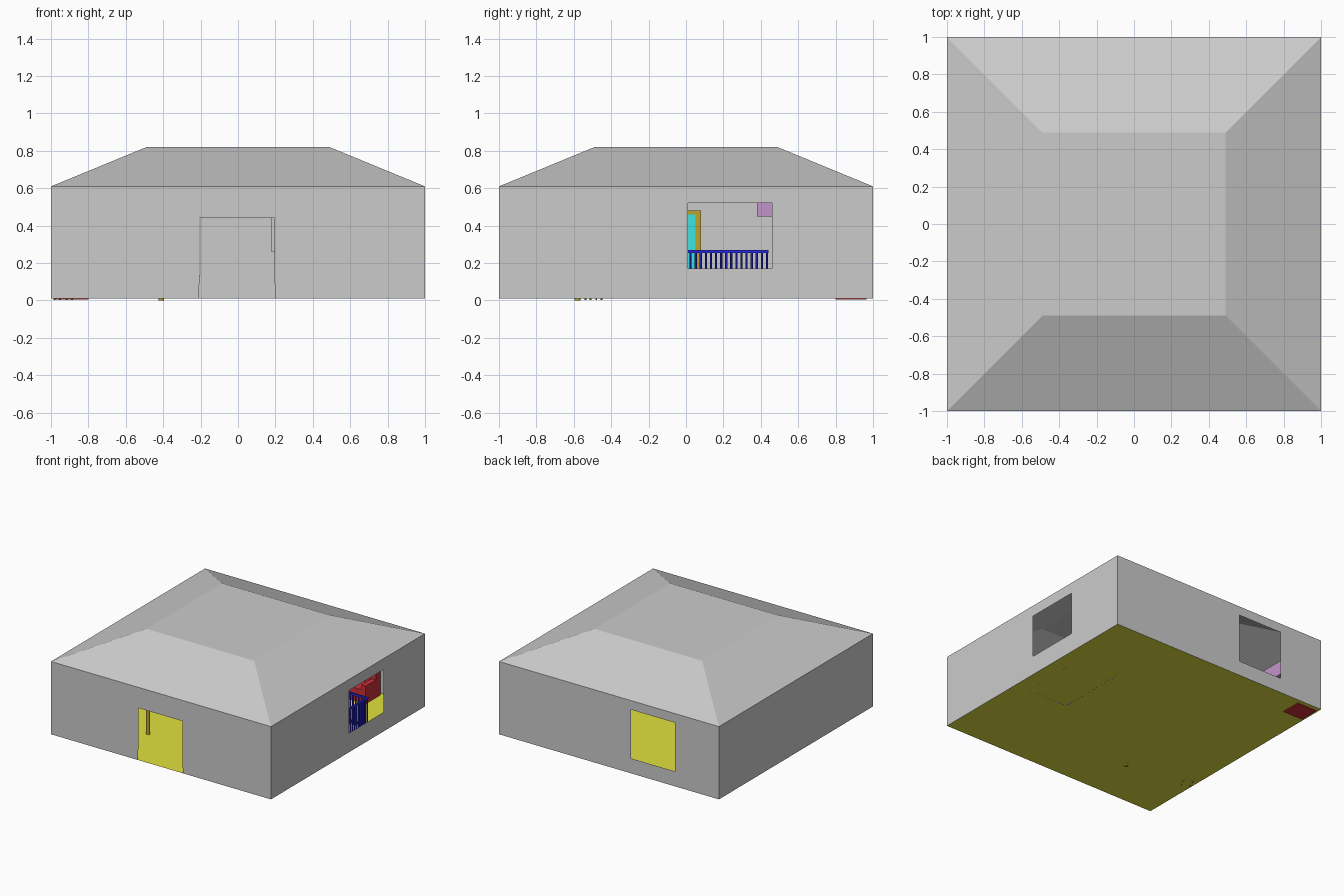
import bpy, bmesh, math
from mathutils import Vector, Matrix

if "Cube" in bpy.data.objects:
    bpy.data.objects.remove(bpy.data.objects["Cube"])

FLOOR, EAVE, TOP = 0.012, 0.61, 0.82


def material(name, rgb):
    m = bpy.data.materials.new(name)
    m.diffuse_color = (*rgb, 1)
    m.use_nodes = True
    m.node_tree.nodes["Principled BSDF"].inputs["Base Color"].default_value = m.diffuse_color
    return m


YELLOW = material("floor_yellow", (0.75, 0.75, 0.05))
RED = material("red", (0.6, 0.03, 0.04))
BLUE = material("blue", (0.02, 0.02, 0.7))
CYAN = material("cyan", (0.05, 0.75, 0.75))
GOLD = material("gold_brown", (0.5, 0.36, 0.03))
PURPLE = material("purple", (0.55, 0.3, 0.6))


def finish(name, bm, mat=None):
    me = bpy.data.meshes.new(name)
    bm.to_mesh(me)
    bm.free()
    ob = bpy.data.objects.new(name, me)
    bpy.context.collection.objects.link(ob)
    if mat:
        me.materials.append(mat)
    return ob


def add_box(bm, x, y, z):
    lo, hi = Vector((x[0], y[0], z[0])), Vector((x[1], y[1], z[1]))
    m = Matrix.Translation((lo + hi) / 2) @ Matrix.Diagonal((*(hi - lo), 1))
    bmesh.ops.create_cube(bm, size=1, matrix=m)


def boxes(name, mat, *ranges):
    bm = bmesh.new()
    for r in ranges:
        add_box(bm, *r)
    return finish(name, bm, mat)


def add_rod(bm, x, y, z0, z1, r1, r2=None, seg=12):
    bmesh.ops.create_cone(bm, cap_ends=True, segments=seg, radius1=r1,
                          radius2=r1 if r2 is None else r2, depth=z1 - z0,
                          matrix=Matrix.Translation((x, y, (z0 + z1) / 2)))


def rect(a0, a1, z0, z1):
    return [(a0, z0), (a1, z0), (a1, z1), (a0, z1)]


def wall(name, place, normal, *loops):
    """Thin wall filled between an outer outline and its openings."""
    bm = bmesh.new()
    edges = []
    for loop in loops:
        vs = [bm.verts.new(place(a, z)) for a, z in loop]
        edges += [bm.edges.new((v, vs[i - 1])) for i, v in enumerate(vs)]
    bmesh.ops.triangle_fill(bm, edges=edges, use_beauty=True, normal=normal)
    return finish(name, bm)


# Walls with doorway and two window openings
outer = rect(-1, 1, FLOOR, EAVE)
door_notch = [(-1, FLOOR), (-0.212, FLOOR), (-0.205, 0.12), (-0.205, 0.44),
              (0.195, 0.44), (0.195, 0.12), (0.2, FLOOR), (1, FLOOR), (1, EAVE), (-1, EAVE)]
wall("front_wall", lambda a, z: (a, -1, z), (0, -1, 0), door_notch)
wall("right_wall", lambda a, z: (1, a, z), (1, 0, 0), outer, rect(0.01, 0.46, 0.17, 0.52))
wall("back_wall", lambda a, z: (a, 1, z), (0, 1, 0), outer, rect(-0.6, -0.2, 0.135, 0.535))
wall("left_wall", lambda a, z: (-1, a, z), (-1, 0, 0), outer)

# Open-bottomed roof
bm = bmesh.new()
rings = [[bm.verts.new((sx * h, sy * h, z)) for sx, sy in ((-1, -1), (1, -1), (1, 1), (-1, 1))]
         for h, z in ((1, EAVE), (0.49, TOP))]
for i in range(4):
    j = (i + 1) % 4
    bm.faces.new((rings[0][i], rings[0][j], rings[1][j], rings[1][i]))
bm.faces.new(rings[1])
finish("roof", bm)

# Floor
bm = bmesh.new()
bmesh.ops.create_grid(bm, x_segments=1, y_segments=1, size=1, matrix=Matrix.Translation((0, 0, FLOOR)))
finish("floor", bm, YELLOW)

# Sofa by the back wall: seat, backrest, arms
boxes("sofa", RED,
      ((0.24, 0.615), (0.78, 0.97), (0.013, 0.12)),
      ((0.24, 0.615), (0.91, 0.97), (0.12, 0.23)),
      ((0.24, 0.28), (0.78, 0.91), (0.12, 0.16)),
      ((0.575, 0.615), (0.78, 0.91), (0.12, 0.16)))

# Corner cabinet and wall panel
boxes("corner_cabinet", RED, ((-0.98, -0.8), (0.8, 0.965), (0.005, 0.2)))
boxes("wall_panel", None, ((0.18, 0.58), (0.97, 0.99), (0.26, 0.48)))

# Crib with railings on all four sides
X0, X1, Y0, Y1, H = 0.5, 0.88, -0.2, 0.44, 0.27
bm = bmesh.new()
for z in (0.03, H - 0.015):
    for x in (X0, X1 - 0.015):
        add_box(bm, (x, x + 0.015), (Y0, Y1), (z, z + 0.015))
    for y in (Y0, Y1 - 0.015):
        add_box(bm, (X0, X1), (y, y + 0.015), (z, z + 0.015))
for i in range(24):
    y = Y0 + 0.007 + (Y1 - Y0 - 0.014) * i / 23
    for x in (X0 + 0.0075, X1 - 0.0075):
        add_rod(bm, x, y, FLOOR, H - 0.01, 0.006, seg=6)
for i in range(1, 14):
    x = X0 + 0.007 + (X1 - X0 - 0.014) * i / 14
    for y in (Y0 + 0.0075, Y1 - 0.0075):
        add_rod(bm, x, y, FLOOR, H - 0.01, 0.006, seg=6)
finish("crib_railing", bm, BLUE)

# Inner door on the left wall with its frame
boxes("inner_door_frame", GOLD,
      ((-0.99, -0.96), (0.05, 0.08), (0.015, 0.48)),
      ((-0.99, -0.96), (-0.23, -0.2), (0.015, 0.48)),
      ((-0.99, -0.96), (-0.2, 0.05), (0.46, 0.48)))
boxes("inner_door", CYAN, ((-0.985, -0.965), (-0.2, 0.05), (0.015, 0.46)))

# Wall-mounted cooling unit
boxes("wall_unit", PURPLE, ((-0.99, -0.91), (0.38, 0.72), (0.45, 0.565)))

# Floor lamp
bm = bmesh.new()
add_rod(bm, -0.41, -0.58, 0.0, 0.36, 0.015)
add_rod(bm, -0.41, -0.58, 0.34, 0.44, 0.08, 0.045, 16)
finish("floor_lamp", bm, GOLD)

# Small stool with four legs, turned at an angle
bm = bmesh.new()
for k in range(4):
    a = math.radians(20 + 90 * k)
    add_rod(bm, -0.935 + 0.05 * math.cos(a), -0.495 + 0.045 * math.sin(a), 0.002, 0.13, 0.005, seg=8)
add_rod(bm, -0.935, -0.495, 0.13, 0.145, 0.06, seg=16)
finish("stool", bm, GOLD)
